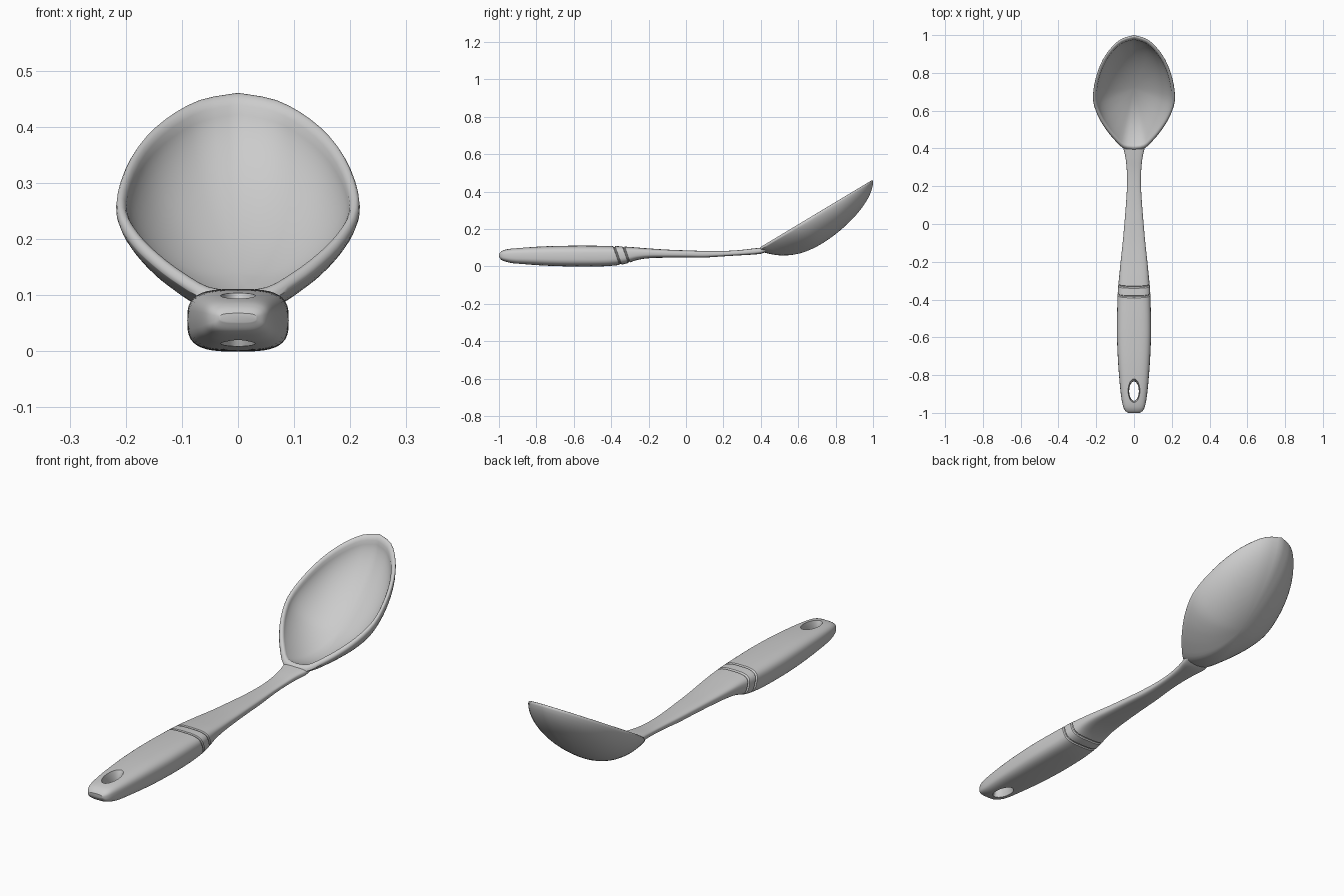
import bpy, bmesh, math
from math import sin, cos, pi

if "Cube" in bpy.data.objects:
    bpy.data.objects.remove(bpy.data.objects["Cube"])


def smooth_path(pts, n):
    """Catmull-Rom samples through tuples of any size."""
    ext = [pts[0]] + list(pts) + [pts[-1]]
    out = []
    for a, b, c, d in zip(ext, ext[1:], ext[2:], ext[3:]):
        for i in range(n):
            t = i / n
            out.append(tuple(
                0.5 * (2*q + (r-p)*t + (2*p-5*q+4*r-s)*t*t + (3*q-p-3*r+s)*t**3)
                for p, q, r, s in zip(a, b, c, d)))
    return out + [tuple(pts[-1])]


def loft(name, rings):
    """Skin a list of equal-length rings and cap both ends."""
    bm = bmesh.new()
    vs = [[bm.verts.new(p) for p in r] for r in rings]
    for a, b in zip(vs, vs[1:]):
        for i in range(len(a)):
            j = (i + 1) % len(a)
            bm.faces.new((a[i], a[j], b[j], b[i]))
    bm.faces.new(vs[0])
    bm.faces.new(vs[-1])
    bmesh.ops.recalc_face_normals(bm, faces=bm.faces)
    me = bpy.data.meshes.new(name)
    bm.to_mesh(me)
    bm.free()
    ob = bpy.data.objects.new(name, me)
    bpy.context.collection.objects.link(ob)
    return ob


def shade(ob, angle):
    bpy.ops.object.select_all(action='DESELECT')
    ob.select_set(True)
    bpy.context.view_layer.objects.active = ob
    bpy.ops.object.shade_smooth_by_angle(angle=math.radians(angle))


# Handle: (y, half width, bottom z, top z), from grip tip to bowl
sections = smooth_path([
    (-1.0, .032, .052, .068), (-.988, .047, .036, .08), (-.965, .058, .026, .09),
    (-.92, .067, .016, .097), (-.84, .076, .01, .103), (-.72, .085, .003, .109),
    (-.6, .09, 0, .111), (-.5, .09, 0, .111), (-.42, .088, .003, .11),
    (-.34, .085, .014, .108), (-.27, .078, .034, .103), (-.2, .071, .044, .097),
    (-.1, .06, .047, .09), (0, .051, .048, .086), (.1, .043, .048, .083),
    (.2, .037, .054, .083), (.28, .038, .059, .087), (.35, .045, .063, .095),
    (.4, .056, .068, .1), (.43, .06, .08, .101)], 5)

# Slanted grooves that separate grip, collar and neck
for gy in (-.367, -.317):
    lo = max(s for s in sections if s[0] < gy)
    hi = min(s for s in sections if s[0] > gy)
    sections = [s for s in sections if abs(s[0] - gy) > .009]
    for off, depth in ((-.006, 0), (-.002, .005), (.002, .005), (.006, 0)):
        t = (gy + off - lo[0]) / (hi[0] - lo[0])
        y, w, b, h = (p + (q - p) * t for p, q in zip(lo, hi))
        sections.append((y, w - depth, b + depth, h - depth))
sections.sort()


def handle_ring(y, w, b, h, n=40, e=2 / 3.2):
    slant = .36 * math.exp(-((y + .345) / .16) ** 2)
    ring = []
    for i in range(n):
        a = 2 * pi * i / n
        c, s = cos(a), sin(a)
        x = w * math.copysign(abs(c) ** e, c)
        z = (b + h) / 2 + (h - b) / 2 * math.copysign(abs(s) ** e, s)
        ring.append((x, y + slant * (.058 - z), z))
    return ring


handle = loft("handle", [handle_ring(*s) for s in sections])

# Hanging hole: flared oval cutter
cutter = loft("hole_cutter", [
    [(r * .5 * cos(2*pi*i/32), -.885 + r * sin(2*pi*i/32), z) for i in range(32)]
    for z, r in ((-.02, .072), (.012, .062), (.03, .054), (.055, .051),
                 (.08, .054), (.098, .062), (.13, .078))])
mod = handle.modifiers.new("hanging_hole", 'BOOLEAN')
mod.operation = 'DIFFERENCE'
mod.solver = 'EXACT'
mod.object = cutter
bpy.context.view_layer.objects.active = handle
bpy.ops.object.modifier_apply(modifier=mod.name)
bpy.data.objects.remove(cutter)
shade(handle, 35)

# Bowl outline (x, y), half of it, mirrored to a closed loop
half = smooth_path([(0, .39), (.055, .4), (.105, .447), (.15, .503), (.19, .57),
                    (.216, .65), (.21, .74), (.18, .84), (.132, .92),
                    (.07, .978), (0, 1.0)], 3)
outline = half + [(-x, y) for x, y in half[-2:0:-1]]
CY = .72


def bowl_ring(scale, s, depth, drop=0):
    """Outline scaled by scale*s; s (0..1) sets how deep the bowl is there."""
    ring = []
    for x, y in outline:
        k = scale * s
        px, py = x * k, CY + (y - CY) * k
        up = (y - CY) / math.hypot(x, y - CY)
        e = .5 + .5 * ((1 - up) / 2) ** 2
        z = .105 + .6 * (py - .4) - drop - depth * (1 - s * s) ** e
        ring.append((px, py, z))
    return ring


steps = [sin(pi / 2 * i / 14) for i in range(15)]
steps[0] = .02
rings = [bowl_ring(1, s, .165, .014) for s in steps]               # outside
rings += [bowl_ring(f, 1, 0, d) for f, d in
          ((.995, .006), (.98, .001), (.96, 0), (.935, .003))]     # rounded rim
rings += [bowl_ring(.915, s, .147, .011) for s in reversed(steps)]  # inside
bowl = loft("bowl", rings)
shade(bowl, 60)
